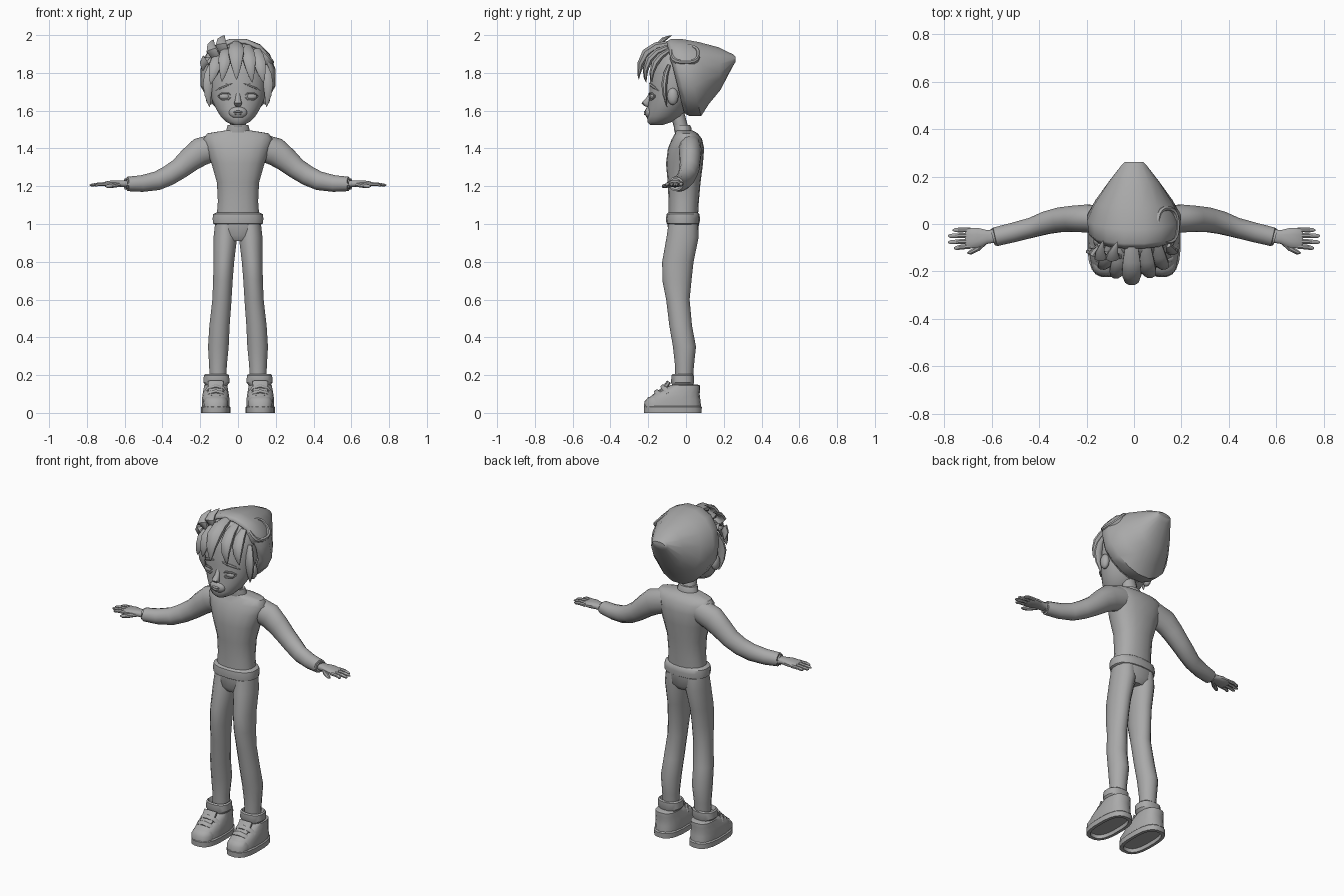
import bpy, bmesh, math
from mathutils import Vector

grey = bpy.data.materials.new("plain grey")
grey.diffuse_color = (0.4, 0.4, 0.4, 1)


def finish(bm, name, angle=40):
    bmesh.ops.recalc_face_normals(bm, faces=bm.faces)
    me = bpy.data.meshes.new(name)
    bm.to_mesh(me)
    bm.free()
    ob = bpy.data.objects.new(name, me)
    bpy.context.collection.objects.link(ob)
    me.materials.append(grey)
    bpy.ops.object.select_all(action='DESELECT')
    ob.select_set(True)
    bpy.context.view_layer.objects.active = ob
    bpy.ops.object.shade_smooth_by_angle(angle=math.radians(angle))
    return ob


def loft(name, rings, n=14, normal=None, side=(1, 0, 0), p=2.0, caps=(True, True), s=1, angle=40):
    """Rings are (x, y, z, radius along side, radius across); s=-1 mirrors in x."""
    bm = bmesh.new()
    c = [Vector(r[:3]) for r in rings]
    rows = []
    for i, r in enumerate(rings):
        t = Vector(normal) if normal else (c[min(i + 1, len(c) - 1)] - c[max(i - 1, 0)])
        t.normalize()
        u = Vector(side)
        u = (u - u.dot(t) * t).normalized()
        w = t.cross(u)
        row = []
        for k in range(n):
            a = 2 * math.pi * (k + 0.5) / n
            ca, sa = math.cos(a), math.sin(a)
            q = c[i] + u * r[3] * math.copysign(abs(ca) ** (2 / p), ca) \
                + w * r[4] * math.copysign(abs(sa) ** (2 / p), sa)
            row.append(bm.verts.new((q.x * s, q.y, q.z)))
        rows.append(row)
    for a, b in zip(rows, rows[1:]):
        for k in range(n):
            bm.faces.new((a[k], a[(k + 1) % n], b[(k + 1) % n], b[k]))
    for on, row in zip(caps, (rows[0], rows[-1])):
        if on:
            bm.faces.new(row)
    return finish(bm, name, angle)


def blob(name, loc, size, s=1):
    bm = bmesh.new()
    bmesh.ops.create_uvsphere(bm, u_segments=14, v_segments=8, radius=1)
    for v in bm.verts:
        v.co = Vector((s * (loc[0] + v.co.x * size[0]), loc[1] + v.co.y * size[1], loc[2] + v.co.z * size[2]))
    return finish(bm, name)


def lock(name, pts, w, s=1):
    """Tapered hair lock through three points."""
    a, b, c = (Vector(q) for q in pts)
    rings = []
    for t, f in ((0, .6), (.25, .9), (.5, 1), (.75, .7), (.93, .3), (1, .05)):
        q = a * (1 - t) * (1 - 2 * t) + b * 4 * t * (1 - t) + c * t * (2 * t - 1)
        rings.append((*q, w * f, w * f * .6))
    loft(name, rings, n=8, s=s)


Z = (0, 0, 1)

# Torso, collar, neck and belt
loft("sweater", [(0, -.015, 1.03, .115, .078), (0, -.012, 1.12, .108, .08), (0, -.01, 1.22, .113, .087),
                 (0, -.008, 1.32, .142, .098), (0, 0, 1.4, .17, .096), (0, .005, 1.45, .185, .08),
                 (0, .002, 1.48, .165, .06), (0, -.01, 1.495, .07, .045)], n=18, normal=Z, p=2.3)
loft("collar", [(0, -.015, 1.485, .066, .046), (0, -.018, 1.51, .06, .046), (0, -.022, 1.525, .055, .042)], normal=Z)
loft("neck", [(0, -.02, 1.49, .045, .038), (0, -.05, 1.6, .042, .038)], normal=Z)
loft("belt", [(0, -.015, .995, .12, .075), (0, -.016, 1.003, .134, .088), (0, -.016, 1.03, .136, .09),
              (0, -.016, 1.052, .133, .087), (0, -.015, 1.062, .113, .077)], n=18, normal=Z, p=2.4)
loft("hips", [(0, -.018, .91, .06, .06), (0, -.016, .94, .122, .08), (0, -.014, 1.01, .124, .083)],
     n=18, normal=Z, p=2.4)

for s, tag in ((1, "left"), (-1, "right")):
    # Trouser leg
    loft("trouser_" + tag, [(.065, -.015, 1.0, .058, .078), (.067, -.018, .93, .064, .085),
         (.075, -.043, .8, .056, .083), (.08, -.048, .7, .053, .077), (.085, -.043, .6, .052, .062),
         (.098, -.028, .46, .055, .06), (.104, -.008, .35, .056, .061), (.106, -.008, .25, .048, .05),
         (.106, -.01, .17, .045, .046)], normal=Z, s=s)
    # Sleeve
    loft("sleeve_" + tag, [(.11, .02, 1.41, .06, .07), (.2, .023, 1.382, .06, .075), (.255, .022, 1.34, .056, .065),
         (.31, .018, 1.293, .053, .056), (.37, .005, 1.255, .049, .053), (.43, -.015, 1.228, .043, .05),
         (.51, -.036, 1.214, .042, .044), (.585, -.054, 1.212, .041, .038), (.597, -.056, 1.212, .035, .03),
         (.57, -.05, 1.212, .03, .024)], side=(0, 1, 0), s=s)
    # Hand with four fingers and a thumb
    loft("palm_" + tag, [(.57, -.05, 1.212, .026, .02), (.62, -.055, 1.214, .03, .018),
         (.66, -.058, 1.214, .043, .018), (.7, -.06, 1.212, .045, .014), (.712, -.06, 1.211, .04, .008)],
         n=12, normal=(1, 0, 0), side=(0, 1, 0), p=2.5, s=s)
    for i, (y0, y1, x1) in enumerate(((-.024, -.026, .765), (-.048, -.05, .785),
                                      (-.072, -.077, .785), (-.094, -.102, .76))):
        loft(f"finger_{i + 1}_{tag}", [(.69, y0, 1.212, .011, .011), (.735, (y0 + y1) / 2, 1.211, .011, .01),
             (x1 - .01, y1, 1.206, .009, .008), (x1, y1, 1.205, .003, .003)], n=8, side=(0, 1, 0), s=s)
    loft("thumb_" + tag, [(.625, -.07, 1.21, .014, .014), (.66, -.104, 1.203, .012, .012),
         (.69, -.12, 1.2, .01, .01), (.703, -.124, 1.2, .003, .003)], n=8, side=(0, 1, 0), s=s)
    # Shoe: hollow-bottomed sole, upper, ankle cuff, tongue and straps
    loft("sole_" + tag, [(.118, -.07, .02, .056, .13), (.118, -.07, 0, .06, .134), (.118, -.07, 0, .078, .154),
         (.118, -.07, .03, .079, .155), (.118, -.07, .037, .072, .148)], n=20, normal=Z, p=2.7, s=s, angle=35)
    loft("shoe_upper_" + tag, [(.118, -.068, .03, .073, .148), (.118, -.066, .07, .074, .142),
         (.118, -.05, .1, .07, .122), (.118, -.025, .122, .066, .1), (.118, -.006, .145, .062, .08),
         (.118, -.004, .15, .05, .065)], n=18, normal=Z, p=2.6, s=s, angle=35)
    loft("ankle_cuff_" + tag, [(.114, -.018, .135, .05, .05), (.114, -.018, .16, .07, .062),
         (.114, -.018, .198, .068, .06), (.114, -.018, .205, .06, .053), (.114, -.018, .18, .048, .046)],
         n=16, normal=Z, p=2.5, s=s, angle=35)
    loft("tongue_" + tag, [(.118, -.17, .085, .035, .012), (.118, -.12, .122, .04, .014),
         (.118, -.09, .165, .042, .012)], n=10, p=3, s=s)
    for i, (y, z) in enumerate(((-.15, .105), (-.115, .132))):
        loft(f"strap_{i + 1}_{tag}", [(.058, y + .02, z - .03, .014, .008), (.08, y, z, .014, .008),
             (.118, y - .008, z + .01, .014, .008), (.156, y, z, .014, .008),
             (.178, y + .02, z - .03, .014, .008)], n=8, side=(0, 1, .6), s=s)
    loft("toe_cap_" + tag, [(.118, -.15, .03, .064, .073), (.118, -.15, .06, .065, .07),
         (.118, -.146, .082, .055, .055), (.118, -.14, .092, .03, .03)], n=14, normal=Z, p=2.5, s=s)
    # Eye with lids, brow and ear
    blob("eye_" + tag, (.07, -.176, 1.675), (.03, .016, .018), s)
    for nm, z, dz in (("upper_lid_", 1.684, .012), ("lower_lid_", 1.668, -.012)):
        loft(nm + tag, [(.034, -.186, z - dz / 2, .003, .003), (.052, -.193, z + dz * .7, .006, .005),
             (.085, -.183, z + dz * .7, .006, .005), (.106, -.163, z - dz / 2, .003, .003)],
             n=6, side=(0, 0, 1), s=s)
    loft("brow_" + tag, [(.028, -.192, 1.745, .004, .004), (.06, -.188, 1.737, .009, .006),
         (.095, -.168, 1.722, .008, .006), (.118, -.145, 1.705, .002, .002)], n=6, side=(0, 0, 1), s=s)
    blob("ear_" + tag, (.15, -.07, 1.675), (.022, .03, .045), s)
    # Side hair
    lock("side_lock_" + tag, ((.14, -.09, 1.84), (.16, -.115, 1.74), (.15, -.1, 1.62)), .028, s)

# Head, nose and lips
loft("head", [(0, -.155, 1.525, .032, .035), (0, -.14, 1.54, .062, .065), (0, -.115, 1.57, .093, .092),
              (0, -.1, 1.61, .118, .103), (0, -.08, 1.66, .14, .117), (0, -.065, 1.72, .15, .13),
              (0, -.055, 1.8, .155, .135), (0, -.045, 1.88, .145, .125), (0, -.035, 1.94, .1, .085),
              (0, -.03, 1.965, .04, .04)], n=20, normal=Z)
loft("nose", [(0, -.185, 1.70, .01, .006), (0, -.198, 1.665, .014, .014), (0, -.212, 1.64, .022, .024),
              (0, -.205, 1.625, .016, .016), (0, -.195, 1.618, .006, .006)], n=10, normal=Z)
blob("muzzle", (0, -.19, 1.59), (.05, .028, .034))
for nm, z, w in (("upper_lip", 1.594, .026), ("lower_lip", 1.582, .021)):
    blob(nm, (0, -.215, z), (w, .008, .006))

# Pointed hood with a sloping open front
hood = loft("hood", [(0, -.055, 1.775, .172, .192), (0, -.03, 1.775, .195, .207), (0, .03, 1.775, .201, .208),
                     (0, .1, 1.8, .165, .166), (0, .18, 1.822, .108, .115), (0, .25, 1.868, .052, .03),
                     (0, .262, 1.872, .04, .015)],
            n=16, normal=(0, 1, 0), p=2.2, caps=(False, True))
for v in hood.data.vertices:
    v.co.y -= .25 * (v.co.z - 1.77) * max(0, min(1, (.2 - v.co.y) / .15))
    if v.co.z < 1.72:
        v.co.x *= 1 - 1.3 * (1.72 - v.co.z)
thick = hood.modifiers.new("thickness", 'SOLIDIFY')
thick.thickness = .014

# Raised oval patch on one side of the hood
d = Vector((.72, 0, .69))
c = Vector((.125, -.005, 1.885))
loft("hood_patch", [(*(c + d * h), ra, rb) for h, ra, rb in
                    ((-.02, .08, .07), (.024, .08, .07), (.032, .074, .063), (.03, .064, .053), (.02, .06, .05))],
     n=16, normal=d, side=(0, 1, 0), p=2.6, angle=35)

# Fringe and upswept hair locks
fringe = [
    (((-.01, -.08, 1.955), (-.01, -.21, 1.905), (-.008, -.25, 1.765)), .044),
    (((.05, -.09, 1.94), (.06, -.195, 1.87), (.075, -.21, 1.75)), .036),
    (((.1, -.09, 1.92), (.115, -.165, 1.85), (.135, -.18, 1.75)), .034),
    (((-.06, -.09, 1.93), (-.07, -.195, 1.87), (-.085, -.215, 1.755)), .036),
    (((-.1, -.09, 1.9), (-.12, -.165, 1.84), (-.145, -.18, 1.74)), .034),
    (((-.05, -.1, 1.89), (-.09, -.14, 1.95), (-.07, -.075, 1.998)), .032),
    (((-.09, -.1, 1.87), (-.14, -.14, 1.92), (-.13, -.07, 1.975)), .03),
    (((-.11, -.1, 1.86), (-.17, -.12, 1.87), (-.185, -.1, 1.81)), .03),
]
for i, (pts, w) in enumerate(fringe):
    lock(f"hair_lock_{i + 1}", pts, w)
